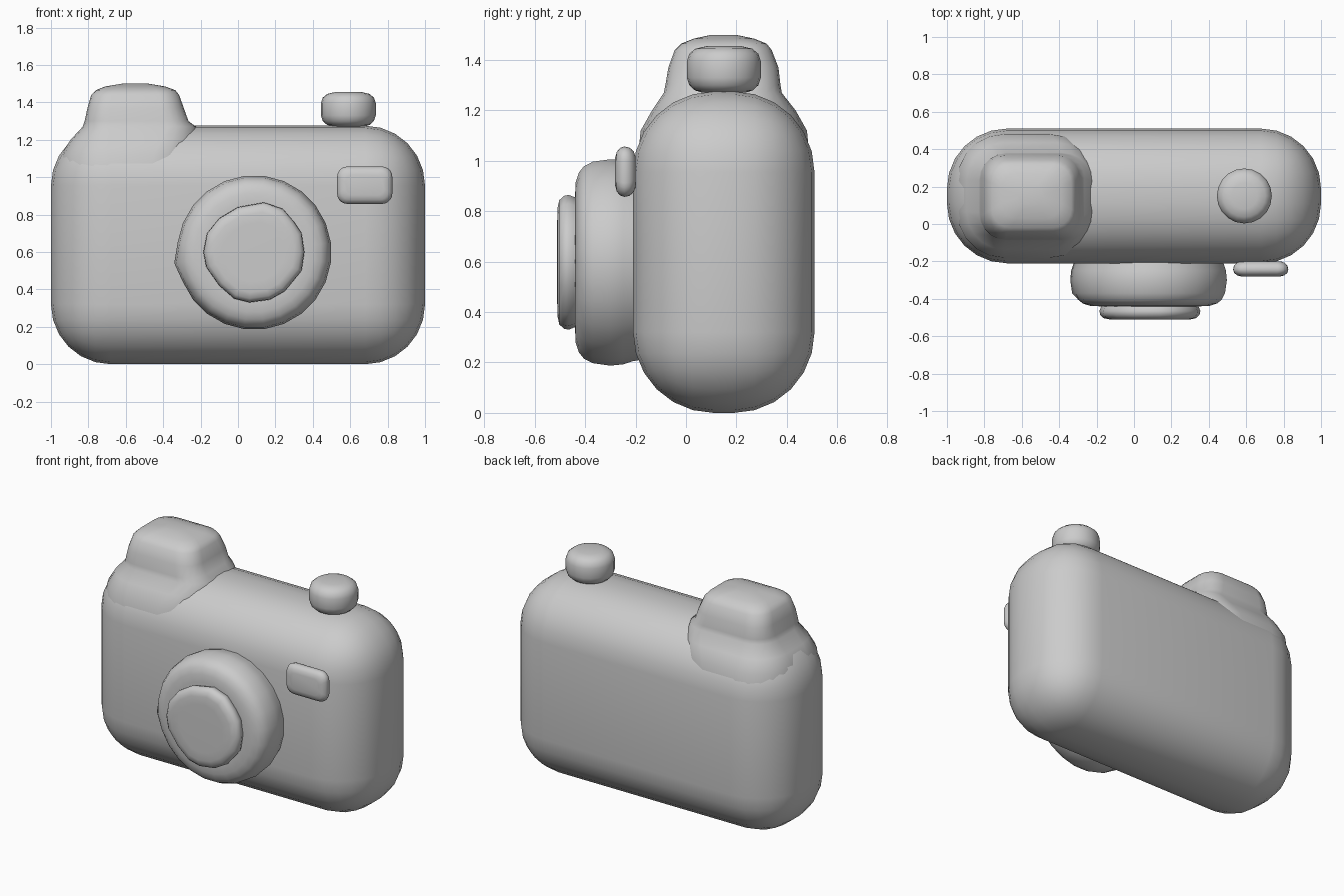
import bpy, bmesh, math
from mathutils import Vector

cube = bpy.data.objects.get("Cube")
if cube:
    bpy.data.objects.remove(cube, do_unlink=True)

grey = bpy.data.materials.new("plain grey")
grey.use_nodes = True
COLOUR = (0.6, 0.6, 0.6, 1)
grey.diffuse_color = COLOUR
grey.node_tree.nodes["Principled BSDF"].inputs["Base Color"].default_value = COLOUR


def finish(name, bm, angle=60):
    """Turn a bmesh into a smooth shaded grey object."""
    bmesh.ops.recalc_face_normals(bm, faces=bm.faces)
    mesh = bpy.data.meshes.new(name)
    bm.to_mesh(mesh)
    bm.free()
    mesh.materials.append(grey)
    obj = bpy.data.objects.new(name, mesh)
    bpy.context.collection.objects.link(obj)
    bpy.ops.object.select_all(action="DESELECT")
    obj.select_set(True)
    bpy.context.view_layer.objects.active = obj
    bpy.ops.object.shade_smooth_by_angle(angle=math.radians(angle))
    return obj


def loft(name, rings):
    """Skin a stack of equal-length rings and cap both ends."""
    bm = bmesh.new()
    rows = [[bm.verts.new(p) for p in ring] for ring in rings]
    n = len(rows[0])
    for a, b in zip(rows, rows[1:]):
        for i in range(n):
            j = (i + 1) % n
            bm.faces.new((a[i], a[j], b[j], b[i]))
    bm.faces.new(rows[0])
    bm.faces.new(rows[-1])
    return finish(name, bm)


def rounded_rect(u0, u1, v0, v1, r, steps=5):
    """Outline of a rectangle with round corners, as (u, v) pairs."""
    centres = ((u1 - r, v1 - r), (u0 + r, v1 - r), (u0 + r, v0 + r), (u1 - r, v0 + r))
    points = []
    for k, (cu, cv) in enumerate(centres):
        for s in range(steps + 1):
            t = (k + s / steps) * math.pi / 2
            points.append((cu + r * math.cos(t), cv + r * math.sin(t)))
    return points


def circle(r, n=24, start=0.0):
    return [(r * math.cos(start + math.tau * i / n), r * math.sin(start + math.tau * i / n))
            for i in range(n)]


# Body: a box with generous round edges
bm = bmesh.new()
bmesh.ops.create_cube(bm, size=1)
for v in bm.verts:
    v.co = Vector((v.co.x * 2, v.co.y * 0.72 + 0.15, v.co.z * 1.275 + 0.6375))
bmesh.ops.bevel(bm, geom=bm.edges[:], offset=0.32, segments=6, profile=0.5, affect="EDGES")
finish("body", bm)

# Top hump, flaring into the body: z, x range, y range, corner radius
hump = [
    (1.02, -0.95, -0.22, -0.19, 0.49, 0.25),
    (1.12, -0.945, -0.20, -0.18, 0.48, 0.25),
    (1.20, -0.895, -0.21, -0.135, 0.435, 0.2),
    (1.27, -0.83, -0.225, -0.088, 0.38, 0.15),
    (1.30, -0.82, -0.265, -0.082, 0.375, 0.13),
    (1.37, -0.805, -0.29, -0.07, 0.367, 0.12),
    (1.44, -0.785, -0.315, -0.045, 0.34, 0.11),
    (1.465, -0.76, -0.335, -0.02, 0.32, 0.1),
    (1.485, -0.71, -0.39, 0.03, 0.27, 0.08),
    (1.50, -0.62, -0.48, 0.1, 0.2, 0.04),
]
loft("top_hump", [[(x, y, z) for x, y in rounded_rect(*sizes)] for z, *sizes in hump])

# Lens barrel, with a small lip on the right side: y, radius
barrel = [(-0.15, 0.385), (-0.21, 0.395), (-0.25, 0.408), (-0.30, 0.413), (-0.37, 0.403),
          (-0.405, 0.385), (-0.425, 0.36), (-0.438, 0.32), (-0.44, 0.27)]
rings = []
for y, r in barrel:
    outline = circle(r, 24, math.radians(7.5))
    lip = 1.045 if y > -0.4 else 1.01
    outline[12] = (outline[12][0] * lip, outline[12][1] * lip)
    rings.append([(0.087 + u, y, 0.597 + v) for u, v in outline])
loft("lens_barrel", rings)

# Lens front: a slightly uneven disc
disc = [(0.14, 0.865), (0.24, 0.83), (0.3, 0.76), (0.34, 0.7), (0.355, 0.6), (0.34, 0.5),
        (0.25, 0.39), (0.17, 0.345), (0.06, 0.33), (-0.02, 0.35), (-0.1, 0.42), (-0.17, 0.52),
        (-0.185, 0.6), (-0.165, 0.7), (-0.1, 0.78), (0.0, 0.84)]
cu, cv = 0.085, 0.6
rings = [[(cu + (u - cu) * s, y, cv + (v - cv) * s) for u, v in disc]
         for y, s in [(-0.42, 0.94), (-0.445, 0.97), (-0.465, 1.0), (-0.485, 0.985),
                      (-0.503, 0.92), (-0.51, 0.8), (-0.511, 0.6)]]
loft("lens_front", rings)

# Shutter button: z, radius
button = [(1.272, 0.09), (1.28, 0.115), (1.30, 0.137), (1.33, 0.147), (1.395, 0.147),
          (1.425, 0.137), (1.445, 0.113), (1.455, 0.07)]
loft("shutter_button", [[(0.59 + u, 0.15 + v, z) for u, v in circle(r, 20)] for z, r in button])

# Viewfinder: a small pillow, y and inset from the outline
finder = [(-0.2, 0.04), (-0.208, 0.018), (-0.225, 0.004), (-0.245, 0.0), (-0.262, 0.006),
          (-0.275, 0.022), (-0.281, 0.045)]
loft("viewfinder", [[(x, y, z) for x, z in
                     rounded_rect(0.53 + d, 0.825 - d, 0.857 + d, 1.057 - d, 0.055 - d * 0.4)]
                    for y, d in finder])
